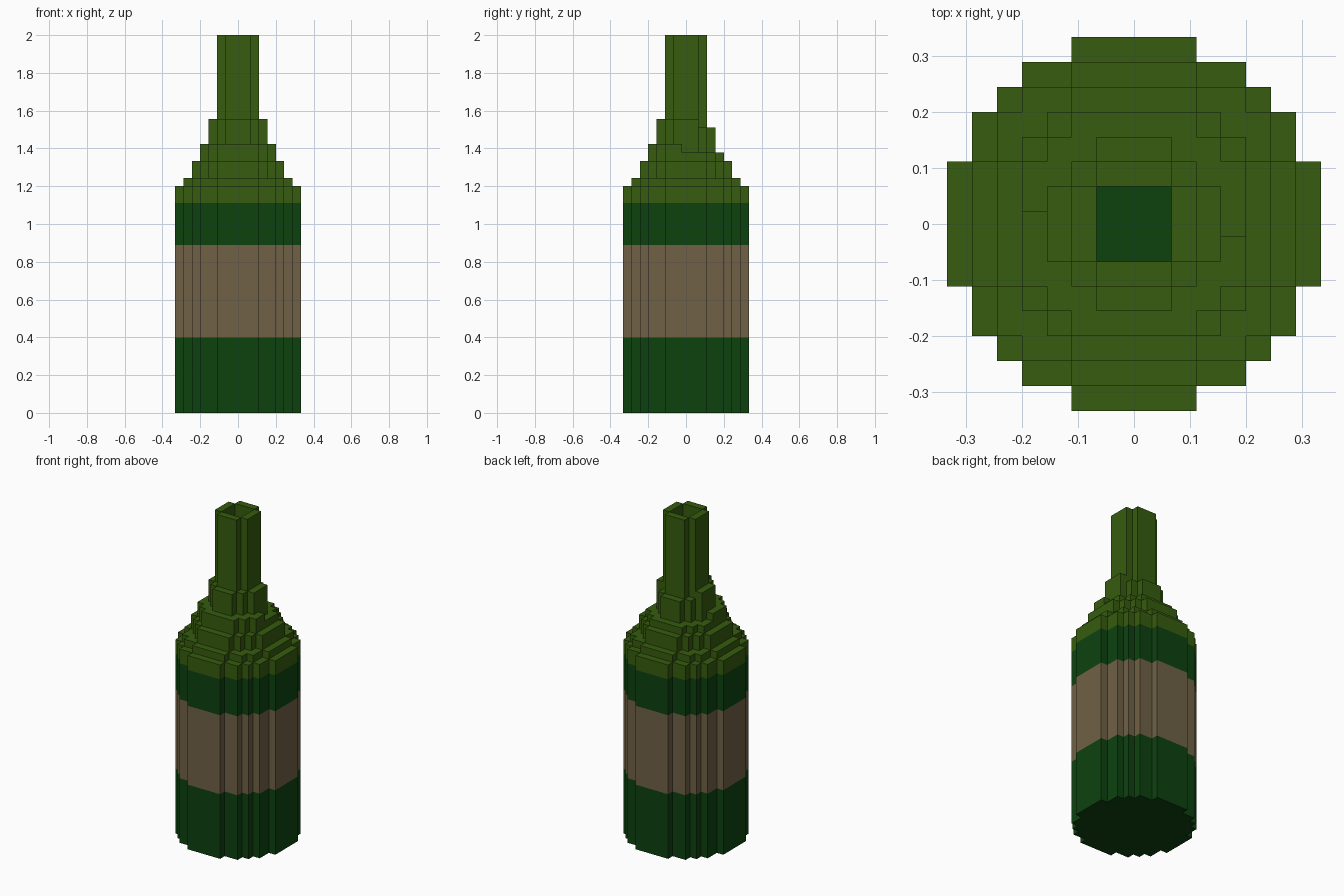
import bpy
import bmesh
from mathutils import Vector

cube = bpy.data.objects.get("Cube")
if cube:
    bpy.data.objects.remove(cube, do_unlink=True)

U = 2 / 45  # edge length of one block


def material(name, rgb):
    mat = bpy.data.materials.new(name)
    mat.diffuse_color = (*rgb, 1)
    mat.use_nodes = True
    bsdf = mat.node_tree.nodes["Principled BSDF"]
    bsdf.inputs["Base Color"].default_value = (*rgb, 1)
    bsdf.inputs["Roughness"].default_value = 0.8
    return mat


LIGHT = material("light green glass", (0.037, 0.107, 0.0044))
DARK = material("dark green glass", (0.0042, 0.0545, 0.0048))
TAN = material("tan label", (0.162, 0.119, 0.061))


def disc(r):
    """Grid cells whose centres lie within radius r."""
    n = int(r)
    return {(x, y) for x in range(-n, n + 1) for y in range(-n, n + 1)
            if x * x + y * y <= r * r}


def ring(r):
    """Wall one block thick."""
    return disc(r) - disc(r - 1)


# The shoulder steps are one block lower at the back
low_step = {c for c in ring(4.5) if c[1] <= (-1 if c[0] > 0 else 0)}
high_step = {c for c in ring(3.5) if c[1] <= 1}

# Slabs from bottom to top: part, material, bottom, top, cells
SLABS = [
    ("lower_body", DARK, 0, 1, disc(7.5)),
    ("lower_body", DARK, 1, 9, ring(7.5)),
    ("label", TAN, 9, 20, ring(7.5)),
    ("upper_body", DARK, 20, 25, ring(7.5)),
    ("shoulder", LIGHT, 25, 27, ring(7.5)),
    ("shoulder", LIGHT, 27, 28, ring(6.5)),
    ("shoulder", LIGHT, 28, 30, ring(5.5)),
    ("shoulder", LIGHT, 30, 31, ring(4.5)),
    ("shoulder", LIGHT, 31, 32, low_step | ring(3.5)),
    ("shoulder", LIGHT, 32, 34, ring(3.5)),
    ("neck", LIGHT, 34, 35, high_step | ring(2.5)),
    ("neck", LIGHT, 35, 45, ring(2.5)),
]


def add_face(bm, centre, normal, size):
    """Rectangle on the side of a box that faces along normal."""
    n = Vector(normal)
    axis = max(range(3), key=lambda i: abs(n[i]))
    a, b = (axis + 1) % 3, (axis + 2) % 3
    corners = [(-1, -1), (1, -1), (1, 1), (-1, 1)]
    if n[axis] < 0:
        corners.reverse()
    verts = []
    for s, t in corners:
        p = Vector(centre)
        p[axis] += n[axis] * size[axis] / 2
        p[a] += s * size[a] / 2
        p[b] += t * size[b] / 2
        verts.append(bm.verts.new(p * U))
    bm.faces.new(verts)


# Build only the exposed sides of each slab's blocks
parts = {}
for i, (name, mat, z0, z1, cells) in enumerate(SLABS):
    bm = parts.setdefault(name, (bmesh.new(), mat))[0]
    below = SLABS[i - 1][4] if i else set()
    above = SLABS[i + 1][4] if i + 1 < len(SLABS) else set()
    size = (1, 1, z1 - z0)
    for x, y in sorted(cells):
        centre = (x, y, (z0 + z1) / 2)
        for dx, dy in ((1, 0), (-1, 0), (0, 1), (0, -1)):
            if (x + dx, y + dy) not in cells:
                add_face(bm, centre, (dx, dy, 0), size)
        if (x, y) not in above:
            add_face(bm, centre, (0, 0, 1), size)
        if (x, y) not in below:
            add_face(bm, centre, (0, 0, -1), size)

for name, (bm, mat) in parts.items():
    bmesh.ops.remove_doubles(bm, verts=bm.verts, dist=1e-4)
    mesh = bpy.data.meshes.new(name)
    bm.to_mesh(mesh)
    bm.free()
    mesh.materials.append(mat)
    bpy.context.collection.objects.link(bpy.data.objects.new(name, mesh))
